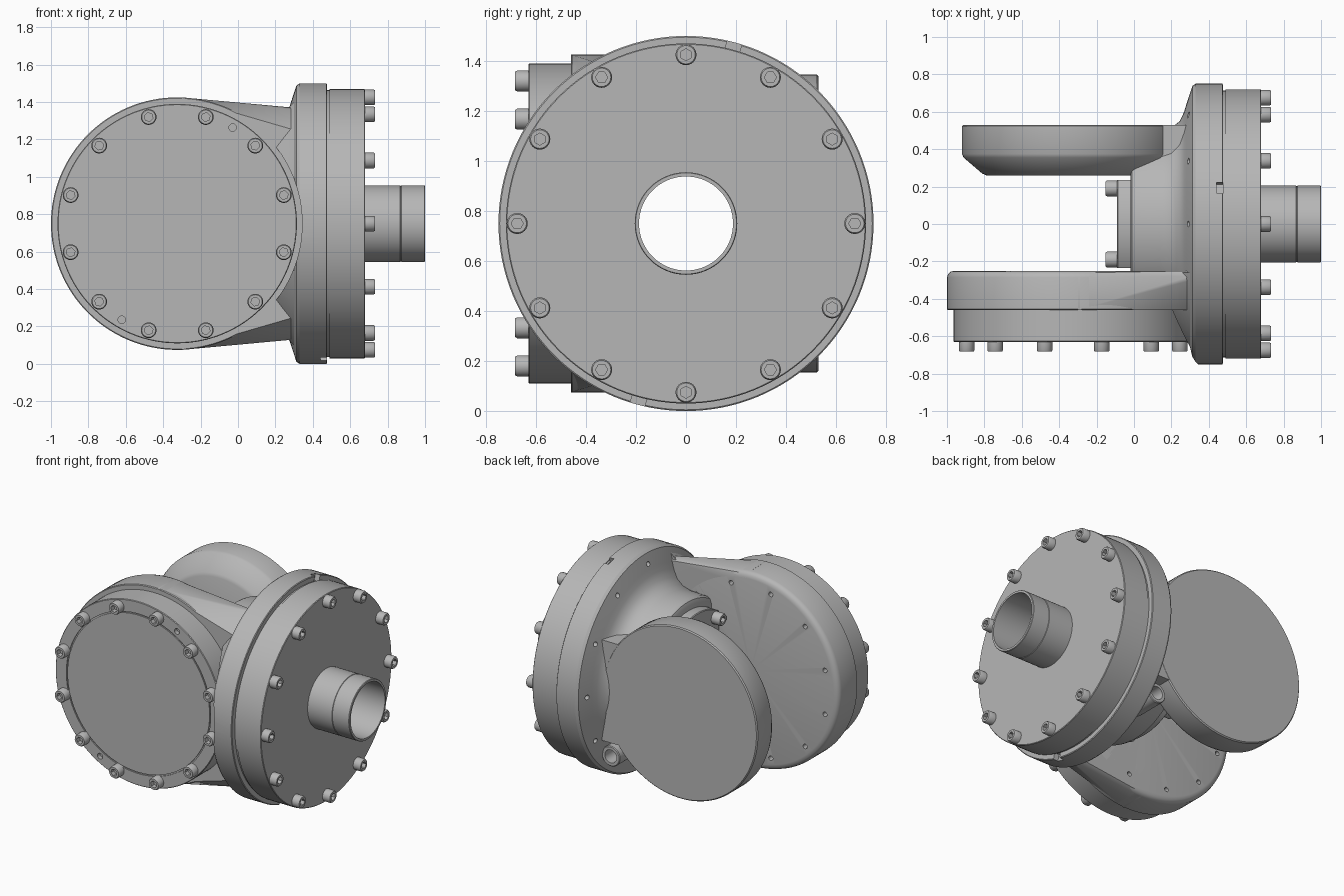
import bpy, bmesh
from math import cos, sin, pi, radians
from mathutils import Matrix, Vector

if "Cube" in bpy.data.objects:
    bpy.data.objects.remove(bpy.data.objects["Cube"], do_unlink=True)

grey = bpy.data.materials.new("machined_grey")
grey.use_nodes = True
grey.diffuse_color = (0.47, 0.47, 0.47, 1)
grey.node_tree.nodes["Principled BSDF"].inputs["Base Color"].default_value = (0.47, 0.47, 0.47, 1)

# Local frames: z of each frame is the axis of rotation
MID = 0.75
FLANGE = Matrix.Translation((0, 0, MID)) @ Matrix.Rotation(pi / 2, 4, 'Y')
HUB = Matrix.Translation((0, 0, MID)) @ Matrix.Rotation(-pi / 2, 4, 'Y')
ARM = Matrix.Translation((-0.325, 0, MID)) @ Matrix.Rotation(pi / 2, 4, 'X')
parts = []


def finish(name, bm):
    bmesh.ops.remove_doubles(bm, verts=bm.verts, dist=1e-5)
    bmesh.ops.recalc_face_normals(bm, faces=bm.faces)
    mesh = bpy.data.meshes.new(name)
    bm.to_mesh(mesh)
    bm.free()
    mesh.materials.append(grey)
    ob = bpy.data.objects.new(name, mesh)
    bpy.context.collection.objects.link(ob)
    parts.append(ob)
    return ob


def lathe(name, profile, frames, steps=128, closed=False, hex_r=None):
    """Revolve (axial, radius) points about z, once per frame."""
    bm = bmesh.new()
    for frame in frames:
        rings = []
        for h, r in profile:
            ring = []
            for i in range(steps):
                a = 2 * pi * i / steps
                k = cos(pi / 6) / cos(a % (pi / 3) - pi / 6) if r == hex_r else 1
                ring.append(bm.verts.new(frame @ Vector((r * k * cos(a), r * k * sin(a), h))))
            rings.append(ring)
        pairs = list(zip(rings, rings[1:])) + ([(rings[-1], rings[0])] if closed else [])
        for a, b in pairs:
            for i in range(steps):
                j = (i + 1) % steps
                bm.faces.new((a[i], a[j], b[j], b[i]))
    return finish(name, bm)


def rod(name, start, end, r, frames, steps=16):
    return lathe(name, [(start, 0), (start, r), (end, r), (end, 0)], frames, steps)


def box(name, lo, hi, frames=(Matrix(),)):
    bm = bmesh.new()
    lo, hi = Vector(lo), Vector(hi)
    for frame in frames:
        m = frame @ Matrix.Translation((lo + hi) / 2) @ Matrix.Diagonal((hi - lo).to_4d())
        m = frame @ Matrix.Translation((lo + hi) / 2) @ Matrix.Diagonal((*(hi - lo), 1))
        bmesh.ops.create_cube(bm, size=1, matrix=m)
    return finish(name, bm)


def around(frame, r, angles):
    return [frame @ Matrix.Rotation(radians(a), 4, 'Z') @ Matrix.Translation((r, 0, 0)) for a in angles]


def cut(target, cutter, operation='DIFFERENCE'):
    mod = target.modifiers.new("cut", 'BOOLEAN')
    mod.object, mod.operation = cutter, operation
    bpy.context.view_layer.objects.active = target
    bpy.ops.object.modifier_apply(modifier=mod.name)


def discard(*obs):
    for ob in obs:
        parts.remove(ob)
        bpy.data.objects.remove(ob, do_unlink=True)


def bolts(name, base, frames):
    prof = [(-.01, 0), (-.01, .042), (.045, .042), (.053, .037), (.053, .024), (.02, .024), (.02, 0)]
    return lathe(name, [(base + h, r) for h, r in prof], frames, 24, hex_r=.024)


FLANGE_ANGLES = range(0, 360, 30)
ARM_ANGLES = range(15, 360, 30)

# Hub and flange with a through bore
housing = lathe("flange_housing", [
    (-.02, .19), (-.02, .46), (-.01, .485), (.01, .495), (.14, .5), (.2, .515), (.245, .55),
    (.268, .6), (.28, .64), (.312, .738), (.33, .75), (.472, .75), (.476, .745), (.476, .19)],
    [FLANGE], closed=True)

# Flared neck joining the front arm to the flange
neck = lathe("front_neck", [
    (-.14, 0), (-.14, .45), (-.06, .462), (.02, .485), (.1, .53), (.2, .61), (.3, .7), (.34, .743), (.34, 0)],
    [FLANGE])
half = box("clip", (-1, -.26, -1), (1, 1, 3))
cut(neck, half)
pocket = rod("pocket_cutter", .46, 1, .668, [ARM], 128)
cut(neck, pocket)
cut(housing, pocket)

# Threaded holes and pry notches in the flange
flange_holes = rod("flange_hole_cutter", .2, .36, .016, around(FLANGE, .672, FLANGE_ANGLES))
notches = box("notch_cutter", (-.02, -.03, .44), (.1, .03, .5), around(FLANGE, .725, (165, 345)))
cut(housing, flange_holes)
cut(housing, notches)

# Front arm: round plate with holes, and the tapered web behind it
front_arm = lathe("front_arm", [
    (.25, 0), (.25, .635), (.255, .655), (.267, .669), (.285, .675), (.455, .675), (.46, .67), (.46, 0)], [ARM])
arm_holes = rod("arm_hole_cutter", .2, .3, .016, around(ARM, .59, ARM_ANGLES))
cut(front_arm, arm_holes)

bm = bmesh.new()
for s in (-1, 1):
    for y, z in ((-.25, .635), (-.262, .662), (-.285, .675), (-.46, .675)):
        bm.verts.new((-.3, y, MID + s * z))
    bm.verts.new((.3, -.25, MID + s * .6))
    for i in range(9):
        y = -.28 - .18 * i / 8
        bm.verts.new((.3, y, MID + s * (.68 ** 2 - y * y) ** .5))
bmesh.ops.convex_hull(bm, input=bm.verts)
web = finish("front_arm_web", bm)
cut(web, arm_holes)

# Front cover with bolts and dowel holes
cover = lathe("front_cover", [
    (.46, 0), (.46, .64), (.626, .64), (.63, .636), (.63, .556), (.622, .556), (.622, .547), (.63, .547), (.63, 0)],
    [ARM])
dowels = rod("dowel_cutter", .6, .7, .02, around(ARM, .593, (60, 240)))
cut(cover, dowels)
bolts("front_cover_bolts", .63, around(ARM, .59, ARM_ANGLES))

# Back arm: chamfered disc, web and drilled boss
lathe("back_arm", [
    (-.53, 0), (-.53, .588), (-.523, .595), (-.375, .595), (-.355, .586), (-.27, .487), (-.26, .465), (-.26, 0)],
    [ARM])
box("back_arm_web", (0, .27, MID - .35), (.29, .529, MID + .35))
lathe("drain_boss", [(-.28, 0), (-.28, .07), (-.495, .07), (-.5, .065), (-.5, .045), (-.36, .045), (-.36, 0)],
      [Matrix.Translation((.555, 0, -.46)) @ ARM], 32)

# Bearing plate between the arms
plate = lathe("bearing_plate", [(.01, .19), (.01, .43), (.085, .43), (.09, .425), (.09, .19)], [HUB], closed=True)
strip = box("strip_cutter", (-1, -.235, 0), (1, .235, 2))
cut(plate, strip, 'INTERSECT')
bolts("bearing_bolts", .1, around(HUB, .38, (30, 150, 210, 330)))

# End cover, its bolts and the hollow shaft
lathe("end_cover", [(.476, .19), (.476, .714), (.488, .714), (.49, .72), (.676, .72), (.68, .716), (.68, .19)],
      [FLANGE], closed=True)
bolts("end_cover_bolts", .68, around(FLANGE, .675, FLANGE_ANGLES))
lathe("hollow_shaft", [
    (.6, .188), (.6, .205), (.867, .205), (.869, .202), (.872, .202), (.874, .205), (.996, .205), (1, .202), (1, .188)],
    [FLANGE], 96, closed=True)

discard(half, pocket, flange_holes, notches, arm_holes, dowels, strip)

# Smooth round surfaces, keep machined edges sharp
bpy.ops.object.select_all(action='DESELECT')
for ob in parts:
    ob.select_set(True)
bpy.context.view_layer.objects.active = parts[0]
bpy.ops.object.shade_smooth_by_angle(angle=radians(32))
